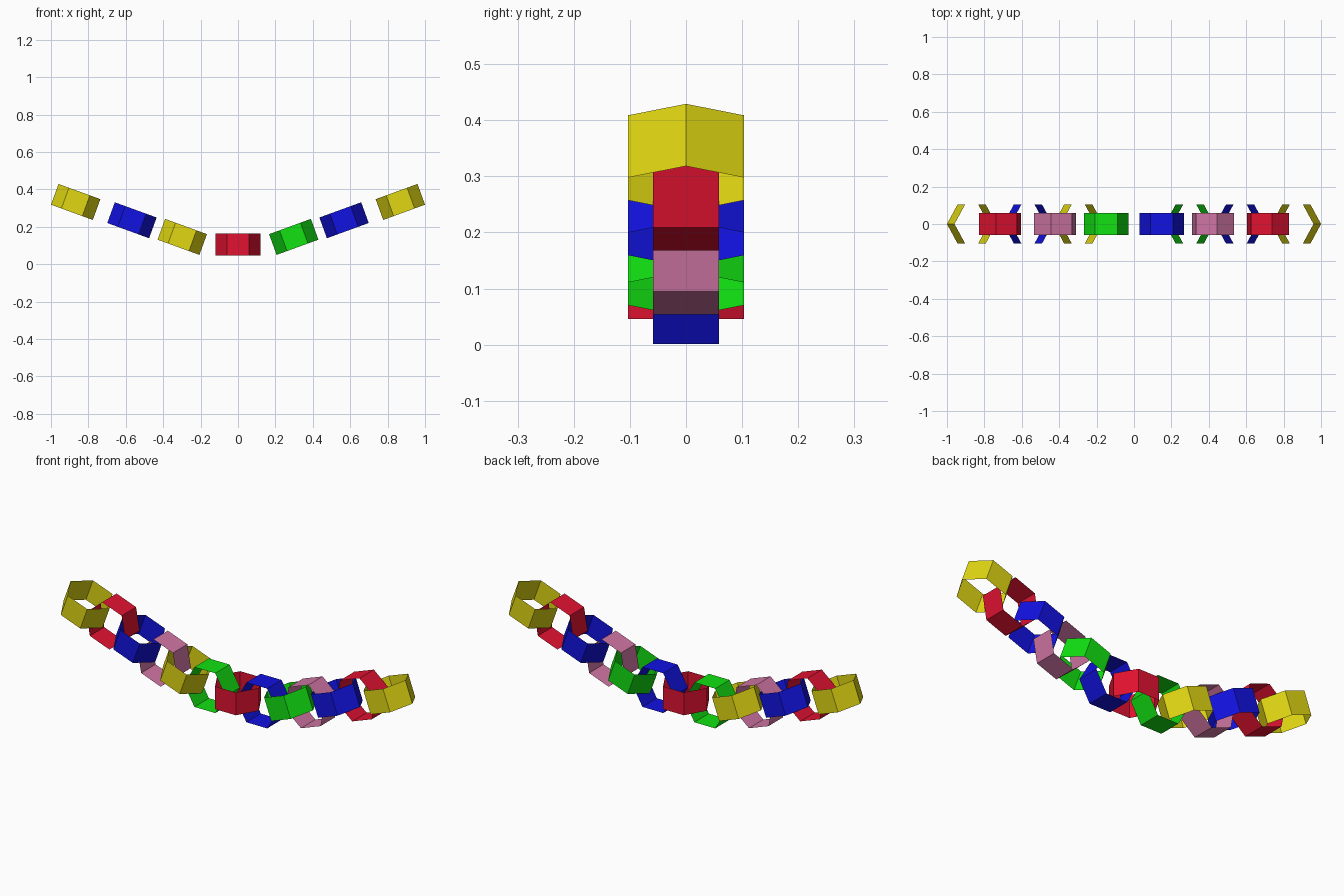
import bpy
import bmesh
from math import radians
from mathutils import Matrix

if "Cube" in bpy.data.objects:
    bpy.data.objects.remove(bpy.data.objects["Cube"], do_unlink=True)

RADIUS, WIDTH, SLOPE = 0.119, 0.118, 20


def make_material(name, rgb):
    mat = bpy.data.materials.new(name)
    mat.use_nodes = True
    mat.diffuse_color = (*rgb, 1)
    mat.node_tree.nodes["Principled BSDF"].inputs["Base Color"].default_value = (*rgb, 1)
    return mat


COLORS = {
    "yellow": make_material("yellow paper", (0.75, 0.68, 0.006)),
    "red": make_material("red paper", (0.75, 0.006, 0.03)),
    "blue": make_material("blue paper", (0.006, 0.006, 0.75)),
    "green": make_material("green paper", (0.006, 0.75, 0.006)),
    "pink": make_material("pink paper", (0.63, 0.18, 0.37)),
}


def make_link(name, color, x, z, tilt, upright):
    """Open six-sided paper loop, its axis along local z, or along y when upright."""
    place = Matrix.Translation((x, 0, z)) @ Matrix.Rotation(radians(-tilt), 4, 'Y')
    if upright:
        place = place @ Matrix.Rotation(radians(90), 4, 'X')
    bm = bmesh.new()
    bmesh.ops.create_cone(bm, segments=6, radius1=RADIUS, radius2=RADIUS,
                          depth=WIDTH, cap_ends=False)
    # turn the loop so that two corners point along the chain
    tip = max(bm.verts, key=lambda v: v.co.x)
    if abs(tip.co.x - RADIUS) > 0.001:
        bm.transform(Matrix.Rotation(radians(30), 4, 'Z'))
    bm.transform(place)
    mesh = bpy.data.meshes.new(name)
    bm.to_mesh(mesh)
    bm.free()
    mesh.materials.append(COLORS[color])
    bpy.context.collection.objects.link(bpy.data.objects.new(name, mesh))


# middle link, then matching pairs outwards: x, z, left colour, right colour
make_link("middle_link", "red", 0, 0.105, 0, False)
PAIRS = [
    (0.149, 0.104, "blue", "green"),
    (0.298, 0.146, "green", "yellow"),
    (0.423, 0.171, "pink", "pink"),
    (0.567, 0.235, "blue", "blue"),
    (0.717, 0.285, "red", "red"),
    (0.868, 0.333, "yellow", "yellow"),
]
for i, (x, z, left, right) in enumerate(PAIRS):
    tilt = SLOPE if i else 0
    upright = i % 2 == 0
    make_link(f"left_link_{i + 1}", left, x, z, tilt, upright)
    make_link(f"right_link_{i + 1}", right, -x, z, -tilt, upright)
